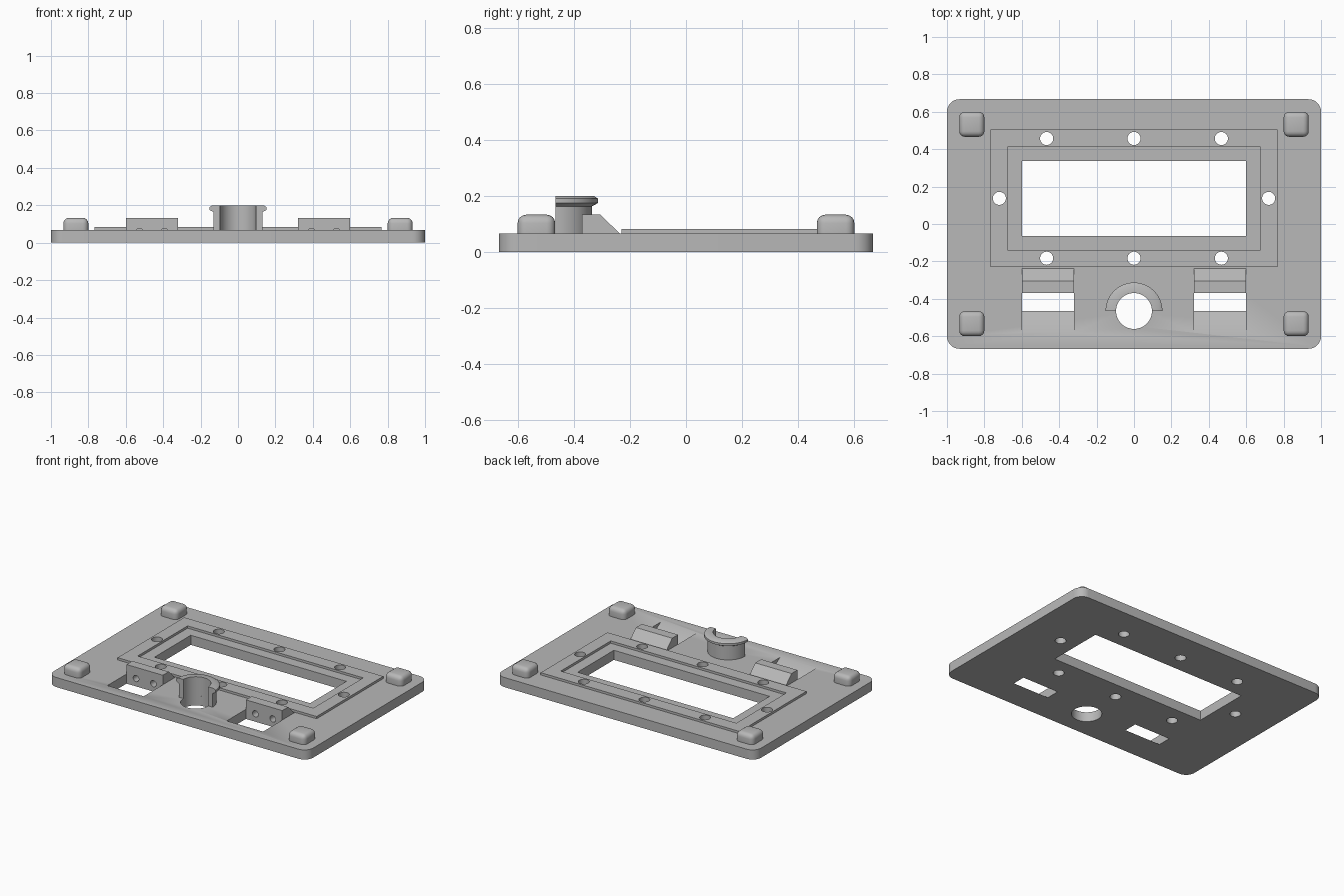
import bpy, bmesh, math
from mathutils import Matrix

if "Cube" in bpy.data.objects:
    bpy.data.objects.remove(bpy.data.objects["Cube"], do_unlink=True)

grey = bpy.data.materials.new("plain grey")
grey.use_nodes = True
COLOUR = (0.48, 0.48, 0.48, 1)
grey.diffuse_color = COLOUR
grey.node_tree.nodes["Principled BSDF"].inputs["Base Color"].default_value = COLOUR

FLOOR = 0.067      # top of the plate
WIN_Y = 0.137      # window centre
CLIP_Y = -0.465    # clip centre


def finish(name, bm):
    bmesh.ops.recalc_face_normals(bm, faces=bm.faces)
    mesh = bpy.data.meshes.new(name)
    bm.to_mesh(mesh)
    bm.free()
    mesh.materials.append(grey)
    obj = bpy.data.objects.new(name, mesh)
    bpy.context.collection.objects.link(obj)
    return obj


def box(name, x, y, z, bevel=0, segments=4, upright_only=False):
    bm = bmesh.new()
    bmesh.ops.create_cube(bm, size=1)
    for v in bm.verts:
        v.co = [lo + (c + 0.5) * (hi - lo) for c, (lo, hi) in zip(v.co, (x, y, z))]
    if bevel:
        edges = [e for e in bm.edges if not upright_only
                 or abs(e.verts[0].co.z - e.verts[1].co.z) > 0.001]
        bmesh.ops.bevel(bm, geom=edges, offset=bevel, segments=segments,
                        profile=0.5, affect='EDGES')
    return finish(name, bm)


def cylinder(name, centre, radius, depth, along_y=False):
    bm = bmesh.new()
    turn = Matrix.Rotation(math.pi / 2 if along_y else 0, 4, 'X')
    bmesh.ops.create_cone(bm, cap_ends=True, segments=40, radius1=radius, radius2=radius,
                          depth=depth, matrix=Matrix.Translation(centre) @ turn)
    return finish(name, bm)


def side_prism(name, x, profile):
    """Extrude a (y, z) outline between two x positions."""
    bm = bmesh.new()
    a, b = ([bm.verts.new((px, y, z)) for y, z in profile] for px in x)
    bm.faces.new(a)
    bm.faces.new(b)
    for i in range(len(a)):
        j = (i + 1) % len(a)
        bm.faces.new((a[i], a[j], b[j], b[i]))
    return finish(name, bm)


def cut(target, cutters):
    for c in cutters:
        mod = target.modifiers.new("cut", 'BOOLEAN')
        mod.operation, mod.solver, mod.object = 'DIFFERENCE', 'EXACT', c
    bpy.context.view_layer.update()
    done = bpy.data.meshes.new_from_object(
        target.evaluated_get(bpy.context.evaluated_depsgraph_get()))
    target.modifiers.clear()
    target.data = done


def smooth(obj):
    bpy.ops.object.select_all(action='DESELECT')
    obj.select_set(True)
    bpy.context.view_layer.objects.active = obj
    bpy.ops.object.shade_smooth_by_angle(angle=math.radians(35))


def around(half):
    return (WIN_Y - half, WIN_Y + half)


# Base plate and raised window frame
plate = box("base_plate", (-1, 1), (-0.667, 0.667), (0, FLOOR), 0.067, 8, True)
frame = box("window_frame", (-0.767, 0.767), around(0.367), (FLOOR, 0.083))
window = box("window_cutter", (-0.6, 0.6), around(0.2), (-0.1, 0.2))
recess = box("recess_cutter", (-0.677, 0.677), around(0.275), (0.05, 0.2))

# Screw holes through the frame
spots = [(x, WIN_Y + s * 0.32) for x in (-0.467, 0, 0.467) for s in (-1, 1)]
spots += [(-0.72, WIN_Y), (0.72, WIN_Y)]
screws = [cylinder("screw_cutter", (x, y, 0.05), 0.035, 0.4) for x, y in spots]
bore = cylinder("bore_cutter", (0, CLIP_Y, 0.05), 0.096, 0.4)
plate_cutters = [window, bore] + screws
cut(frame, [recess] + screws)

# Wedge blocks with cable holes, above ramped slots
blocks = []
for side, x in (("right", (-0.6, -0.32)), ("left", (0.32, 0.6))):
    block = side_prism(side + "_wedge_block", x,
                       [(-0.37, FLOOR), (-0.37, 0.133), (-0.305, 0.133), (-0.237, FLOOR)])
    slot = side_prism(side + "_slot_cutter", x,
                      [(-0.37, -0.02), (-0.37, 0.1), (-0.638, 0.1), (-0.43, -0.02)])
    mid = sum(x) / 2
    holes = [cylinder("cable_cutter", (mid + d, -0.36, 0.055), 0.022, 0.18, True)
             for d in (-0.067, 0.067)]
    cut(block, holes)
    plate_cutters += [slot] + holes
    blocks.append(block)
cut(plate, plate_cutters)

# Half-round clip with a flanged rim
outline = [(0.096, 0.06), (0.096, 0.2), (0.137, 0.2), (0.152, 0.19),
           (0.152, 0.175), (0.13, 0.163), (0.13, 0.06)]
bm = bmesh.new()
STEPS = 28
rings = []
for i in range(STEPS + 1):
    a = math.pi * i / STEPS
    rings.append([bm.verts.new((r * math.cos(a), CLIP_Y + r * math.sin(a), z))
                  for r, z in outline])
for p, q in zip(rings, rings[1:]):
    for i in range(len(outline)):
        j = (i + 1) % len(outline)
        bm.faces.new((p[i], p[j], q[j], q[i]))
bm.faces.new(rings[0])
bm.faces.new(rings[-1])
clip = finish("half_round_clip", bm)

# Rounded corner feet
feet = []
for sx, xn in ((-1, "right"), (1, "left")):
    for sy, yn in ((-1, "front"), (1, "back")):
        cx, cy = sx * 0.867, sy * 0.533
        feet.append(box(f"{yn}_{xn}_foot", (cx - 0.067, cx + 0.067),
                        (cy - 0.067, cy + 0.067), (0.02, 0.133), 0.03))

for c in set(plate_cutters + [recess]):
    bpy.data.objects.remove(c, do_unlink=True)
for obj in [plate, frame, clip] + blocks + feet:
    smooth(obj)
